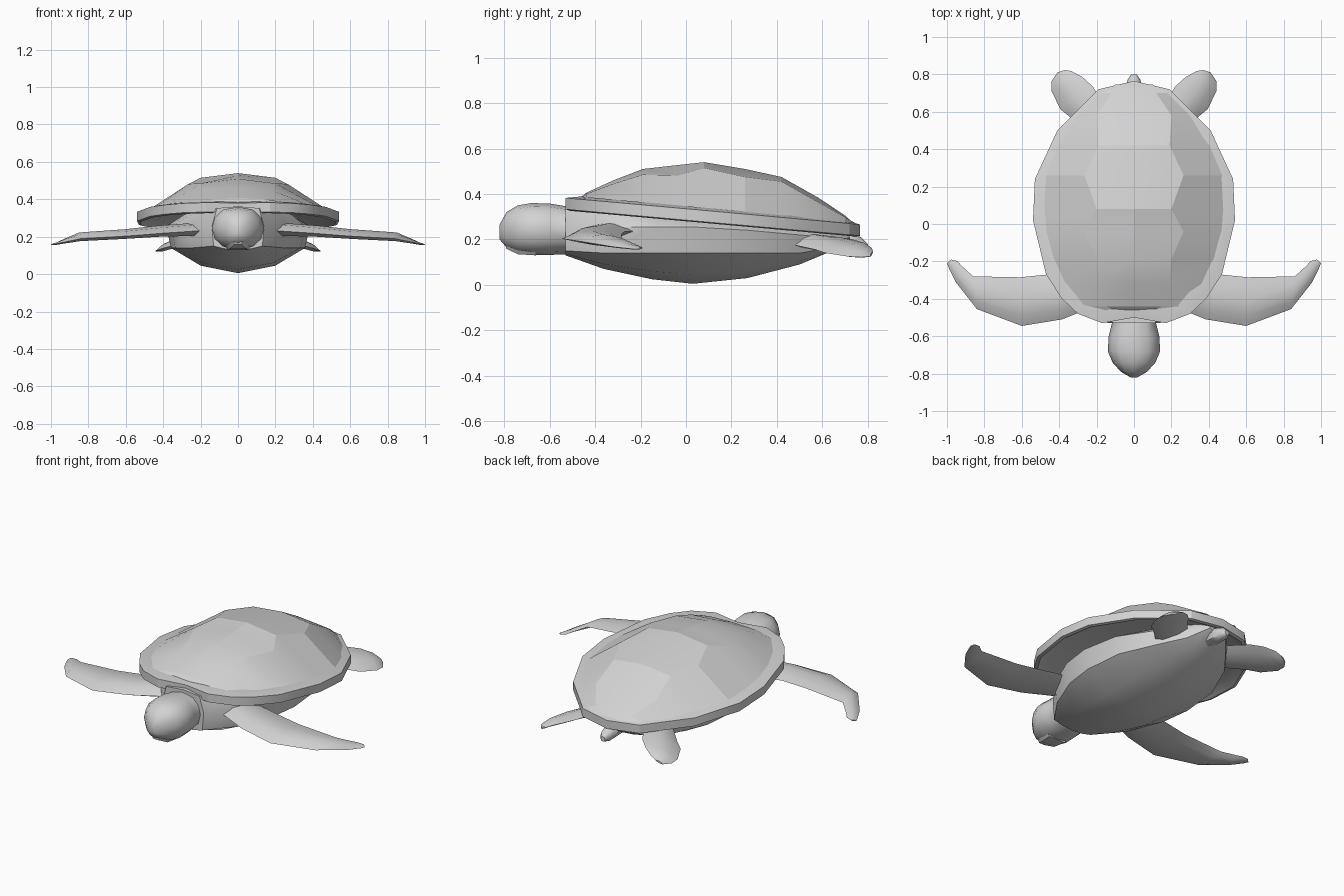
import bpy, bmesh, math
from mathutils import Vector

if "Cube" in bpy.data.objects:
    bpy.data.objects.remove(bpy.data.objects["Cube"])

skin = bpy.data.materials.new("plain grey")
skin.diffuse_color = (0.65, 0.65, 0.65, 1)
skin.use_nodes = True
skin.node_tree.nodes["Principled BSDF"].inputs["Base Color"].default_value = skin.diffuse_color


def rim_z(y):
    """Height of the shell rim, which slopes down to the rear."""
    return 0.335 - 0.09 * y


def loft(name, loops, closed=True, caps=True, angle=30):
    """Skin a surface through a list of equal-sized point loops."""
    bm = bmesh.new()
    rows = [[bm.verts.new(p) for p in loop] for loop in loops]
    n = len(rows[0])
    for a, b in zip(rows, rows[1:]):
        for i in range(n if closed else n - 1):
            j = (i + 1) % n
            bm.faces.new((a[i], a[j], b[j], b[i]))
    if caps:
        bm.faces.new(rows[0])
        bm.faces.new(rows[-1])
    bmesh.ops.remove_doubles(bm, verts=bm.verts, dist=0.0005)
    bmesh.ops.recalc_face_normals(bm, faces=bm.faces)
    if not closed and sum(f.normal.z for f in bm.faces) < 0:
        bmesh.ops.reverse_faces(bm, faces=bm.faces)
    mesh = bpy.data.meshes.new(name)
    bm.to_mesh(mesh)
    bm.free()
    obj = bpy.data.objects.new(name, mesh)
    bpy.context.collection.objects.link(obj)
    mesh.materials.append(skin)
    bpy.ops.object.select_all(action='DESELECT')
    obj.select_set(True)
    bpy.context.view_layer.objects.active = obj
    bpy.ops.object.shade_smooth_by_angle(angle=math.radians(angle))
    return obj


def symmetric(half):
    """Complete a half loop whose first and last points lie on x = 0."""
    return half + [(-x, y, z) for x, y, z in half[-2:0:-1]]


# Shell rim: outline swept through underside, edge and top lip
outline = symmetric([(x, y, 0) for x, y in [
    (0, -.50), (.17, -.53), (.30, -.48), (.385, -.40), (.47, -.27), (.54, .02),
    (.53, .24), (.41, .50), (.19, .72), (0, .765)]])


def rim_loop(scale, dz):
    pts = []
    for x, y, _ in outline:
        yy = .12 + (y - .12) * scale
        pts.append((x * scale, yy, rim_z(yy) + dz))
    return pts


loft("shell_rim", [rim_loop(.86, -.025), rim_loop(.97, -.055), rim_loop(1, -.05),
                   rim_loop(1, 0), rim_loop(.9, .012)])

# Domed shell: y, ridge height, inner seam x and z, outer x
dome = [(-.475, .37, .08, .37, .15), (-.44, .405, .15, .40, .28),
        (-.32, .46, .19, .445, .38), (-.19, .51, .20, .485, .44),
        (-.04, .527, .265, .482, .48), (.08, .54, .20, .515, .49),
        (.26, .51, .265, .475, .48), (.42, .475, .19, .455, .41),
        (.58, .385, .20, .365, .30), (.70, .305, .12, .298, .18),
        (.745, .265, .06, .265, .10)]
sections = []
for y, rz, ix, iz, ox in dome:
    oz = rim_z(y) + .004
    sections.append([(-ox, y, oz), (-ix, y, iz), (0, y, rz), (ix, y, iz), (ox, y, oz)])
loft("shell_dome", sections, closed=False, caps=False, angle=16)

# Belly hull: y, half width, keel height
sections = []
for y, w, zb in [(-.53, .14, .13), (-.36, .27, .07), (-.15, .36, .025), (.03, .385, .005),
                 (.27, .36, .03), (.5, .25, .09), (.62, .15, .14), (.72, .06, .19)]:
    side = max(.14, zb + .02)
    top = max(side + .01, min(.255, rim_z(y) - .07))
    sections.append(symmetric([
        (0, y, zb), (w * .52, y, zb + (side - zb) * .3), (w * .93, y, side),
        (w, y, top), (w * .8, y, rim_z(y) - .03), (0, y, rim_z(y) - .02)]))
loft("belly", sections, angle=40)


# Head and neck: y, half width, bottom, top
sections = []
for y, w, zb, zt in [(-.25, .20, .16, .30), (-.40, .17, .15, .325), (-.52, .115, .135, .345),
                     (-.60, .135, .132, .358), (-.68, .14, .132, .36), (-.74, .115, .14, .35),
                     (-.79, .07, .165, .32), (-.82, .018, .20, .265)]:
    zm, h = (zb + zt) / 2, (zt - zb) / 2
    sections.append([(w * math.copysign(abs(math.cos(a)) ** .8, math.cos(a)), y, zm + h * math.sin(a))
                     for a in [math.tau * i / 12 for i in range(12)]])
loft("head", sections, angle=45)

# Lower jaw
jaw = [(-.66, .09, .13, .17), (-.74, .075, .135, .175), (-.792, .03, .16, .185)]
loft("jaw", [[(-w, y, t), (-w * .6, y, b), (w * .6, y, b), (w, y, t)] for y, w, b, t in jaw])


# Flippers: leading point, trailing point, thickness
def flipper(name, stations):
    for side, s in (("right", 1), ("left", -1)):
        loops = []
        for lead, trail, t in stations:
            a, b, up = Vector(lead), Vector(trail), Vector((0, 0, t / 2))
            loop = [a, a.lerp(b, .22) + up * .8, a.lerp(b, .5) + up, a.lerp(b, .8) + up * .5,
                    b, a.lerp(b, .75) - up * .5, a.lerp(b, .25) - up * .7]
            loops.append([(p.x * s, p.y, p.z) for p in loop])
        loft(name + "_" + side, loops, angle=45)


flipper("front_flipper", [
    ((.16, -.42, .235), (.20, -.20, .235), .085),
    ((.385, -.51, .22), (.46, -.27, .235), .065),
    ((.60, -.545, .203), (.61, -.285, .222), .055),
    ((.84, -.455, .19), (.86, -.28, .205), .05),
    ((.95, -.315, .167), (.92, -.225, .18), .025),
    ((.99, -.235, .158), (.945, -.198, .168), .015),
    ((1.0, -.21, .157), (.978, -.19, .163), .008)])

flipper("rear_flipper", [
    ((.25, .48, .175), (.12, .60, .215), .06),
    ((.34, .57, .155), (.20, .70, .205), .06),
    ((.395, .615, .14), (.22, .735, .20), .055),
    ((.44, .71, .125), (.275, .785, .185), .05),
    ((.44, .765, .122), (.335, .818, .163), .035),
    ((.41, .81, .125), (.37, .823, .145), .015)])

# Stubby tail
loft("tail", [[(w * math.cos(a), y, z + w * math.sin(a)) for a in [math.tau * i / 8 for i in range(8)]]
              for y, w, z in [(.60, .05, .20), (.70, .045, .19), (.77, .035, .175), (.80, .015, .165)]],
     angle=45)
